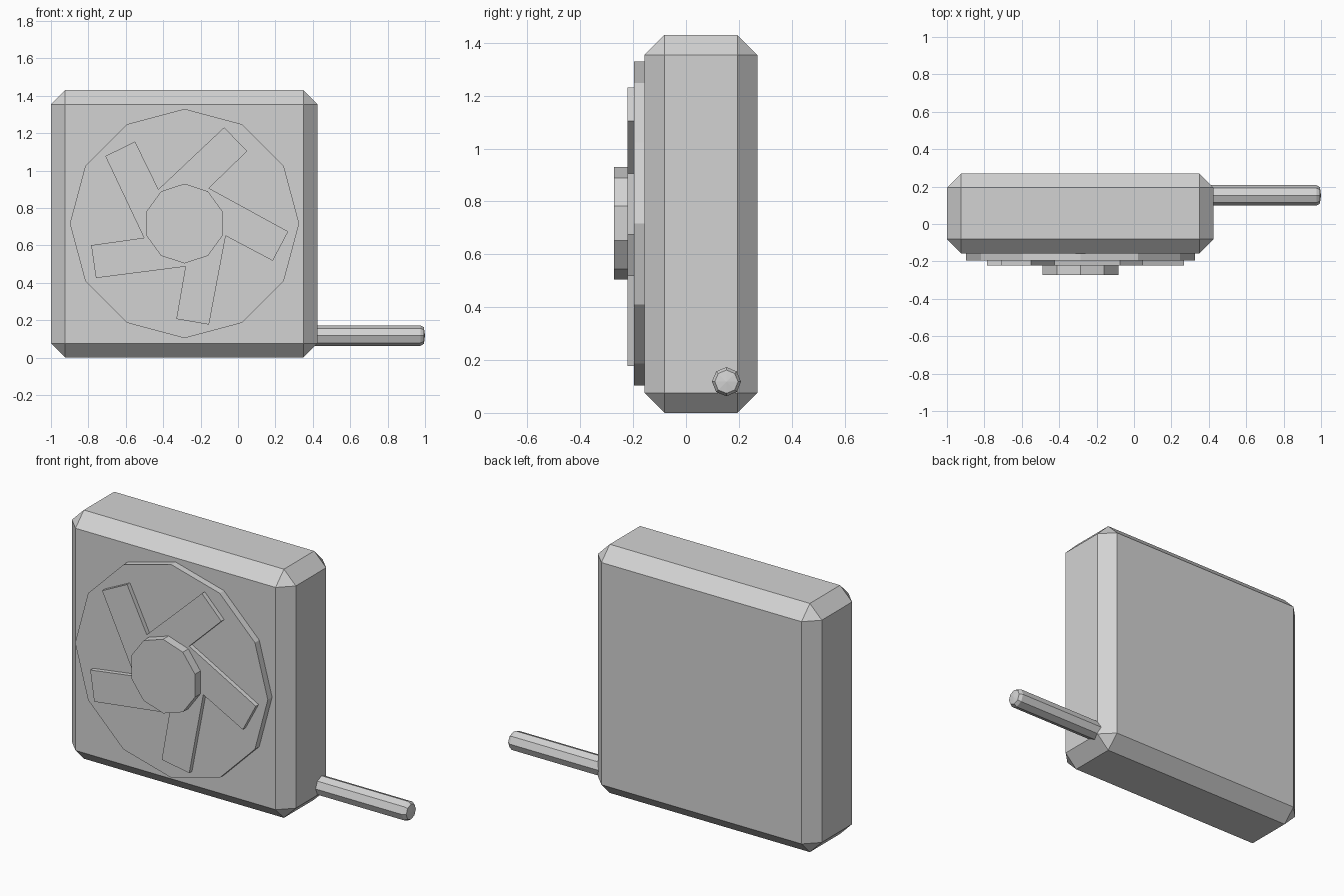
import bpy, bmesh
from math import cos, sin, pi, radians
from mathutils import Matrix, Vector

old = bpy.data.objects.get("Cube")
if old:
    bpy.data.objects.remove(old, do_unlink=True)

# Single colour
grey = bpy.data.materials.new("light_grey")
grey.use_nodes = True
grey.diffuse_color = (0.65, 0.65, 0.65, 1)
bsdf = next(n for n in grey.node_tree.nodes if n.type == 'BSDF_PRINCIPLED')
bsdf.inputs["Base Color"].default_value = grey.diffuse_color

CX, CZ = -0.286, 0.717   # fan centre on the front face


def finish(name, bm):
    bmesh.ops.recalc_face_normals(bm, faces=bm.faces)
    mesh = bpy.data.meshes.new(name)
    bm.to_mesh(mesh)
    bm.free()
    mesh.materials.append(grey)
    obj = bpy.data.objects.new(name, mesh)
    bpy.context.collection.objects.link(obj)
    return obj


def prism(name, outline, front, back):
    """Extrude a polar outline (radius, angle) around the fan centre along y."""
    bm = bmesh.new()
    verts = [bm.verts.new((CX + r * cos(a), front, CZ + r * sin(a))) for r, a in outline]
    face = bm.faces.new(verts)
    ext = bmesh.ops.extrude_face_region(bm, geom=[face], use_keep_orig=True)
    moved = [v for v in ext["geom"] if isinstance(v, bmesh.types.BMVert)]
    bmesh.ops.translate(bm, verts=moved, vec=(0, back - front, 0))
    return finish(name, bm)


def polygon(radius, sides, start=0):
    return [(radius, start + 2 * pi * i / sides) for i in range(sides)]


# Chamfered housing
low, high = Vector((-1, -0.157, 0)), Vector((0.425, 0.27, 1.43))
bm = bmesh.new()
bmesh.ops.create_cube(bm, size=1, matrix=Matrix.Translation((low + high) / 2)
                      @ Matrix.Diagonal((*(high - low), 1)))
housing = finish("housing", bm)
bevel = housing.modifiers.new("chamfer", 'BEVEL')
bevel.width = 0.076
bevel.segments = 1

# Fan: backing disc, five offset blades, hub
prism("fan_disc", polygon(0.613, 12), -0.196, -0.15)
blades = []
for i in range(5):
    turn = radians(44 + 72 * i)
    for radius, angle in ((0.512, 5.1), (0.556, 23.6), (0.23, 83.3)):
        blades.append((radius, turn + radians(angle)))
prism("fan_blades", blades, -0.222, -0.19)
prism("fan_hub", polygon(0.213, 10, pi / 2), -0.272, -0.2)

# Side rod with a rounded tip
bm = bmesh.new()
rings = []
for x, radius in ((0.39, 0.055), (0.975, 0.055), (0.994, 0.044)):
    rings.append([bm.verts.new((x, 0.153 + radius * cos(i * pi / 4),
                                0.118 + radius * sin(i * pi / 4))) for i in range(8)])
tip = bm.verts.new((1, 0.153, 0.118))
bm.faces.new(rings[0])
for i in range(8):
    j = (i + 1) % 8
    for a, b in zip(rings, rings[1:]):
        bm.faces.new((a[i], a[j], b[j], b[i]))
    bm.faces.new((rings[-1][i], rings[-1][j], tip))
finish("side_rod", bm)
